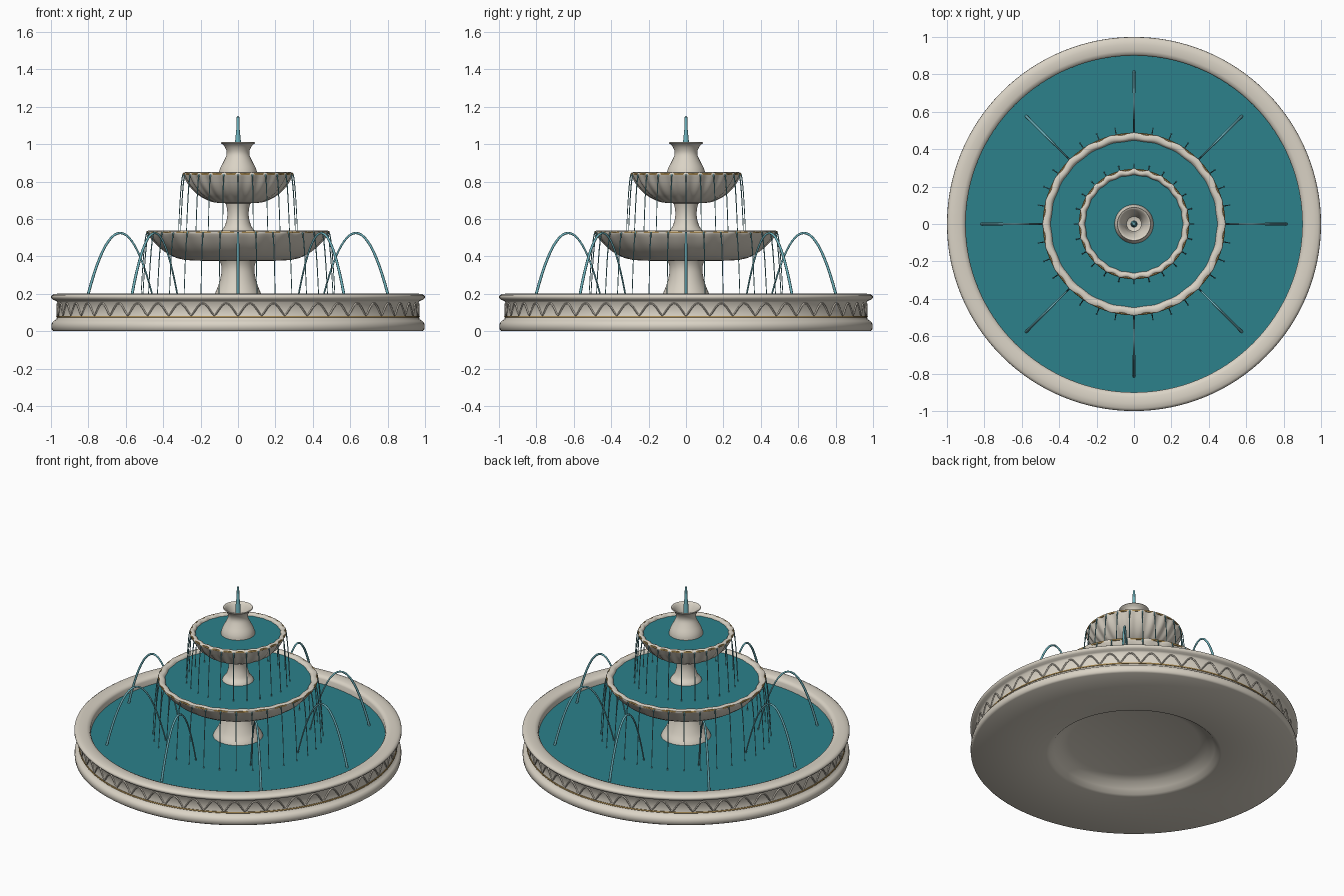
import bpy, bmesh, math
from mathutils import Vector

if "Cube" in bpy.data.objects:
    bpy.data.objects.remove(bpy.data.objects["Cube"])

TAU = math.tau


def mat(name, col):
    m = bpy.data.materials.new(name)
    m.diffuse_color = (*col, 1)
    m.use_nodes = True
    m.node_tree.nodes["Principled BSDF"].inputs["Base Color"].default_value = m.diffuse_color
    return m


STONE = mat("stone", (0.70, 0.65, 0.56))
WATER = mat("water", (0.025, 0.22, 0.26))
SPRAY = mat("spray", (0.16, 0.46, 0.52))
GOLD = mat("gold", (0.42, 0.27, 0.09))
CARVED = mat("carving", (0.62, 0.57, 0.49))


def smooth_path(pts, sub):
    """Catmull-Rom interpolation through the profile points."""
    if sub < 2:
        return [Vector(p) for p in pts]
    p = [Vector(pts[0])] + [Vector(q) for q in pts] + [Vector(pts[-1])]
    out = []
    for i in range(1, len(p) - 2):
        a, b, c, d = p[i - 1:i + 3]
        for k in range(sub):
            t = k / sub
            out.append(0.5 * (2 * b + (c - a) * t + (2 * a - 5 * b + 4 * c - d) * t * t
                              + (3 * b - a - 3 * c + d) * t ** 3))
    return out + [p[-1]]


def lathe(name, pts, material, segs=96, sub=1, lobes=0, angle=40):
    """Spin (radius, z, scallop depth) points round z."""
    prof = smooth_path([(*q, 0)[:3] for q in pts], sub)
    bm = bmesh.new()
    rings = []
    for r, z, depth in prof:
        if r < 1e-4:
            rings.append([bm.verts.new((0, 0, z))] * segs)
            continue
        ring = []
        for i in range(segs):
            a = TAU * i / segs
            rr = r - depth * (0.5 - 0.5 * math.cos(lobes * a))
            ring.append(bm.verts.new((rr * math.cos(a), rr * math.sin(a), z)))
        rings.append(ring)
    for lo, hi in zip(rings, rings[1:]):
        for i in range(segs):
            j = (i + 1) % segs
            vs = list(dict.fromkeys((lo[i], lo[j], hi[j], hi[i])))
            if len(vs) > 2:
                bm.faces.new(vs)
    bmesh.ops.recalc_face_normals(bm, faces=bm.faces)
    me = bpy.data.meshes.new(name)
    bm.to_mesh(me)
    bm.free()
    ob = bpy.data.objects.new(name, me)
    bpy.context.collection.objects.link(ob)
    me.materials.append(material)
    finish(ob, angle)
    return ob


def finish(ob, angle=40):
    bpy.ops.object.select_all(action='DESELECT')
    ob.select_set(True)
    bpy.context.view_layer.objects.active = ob
    if ob.type == 'CURVE':
        bpy.ops.object.convert(target='MESH')
    bpy.ops.object.shade_smooth_by_angle(angle=math.radians(angle))


def tubes(name, paths, radius, material, cyclic=False, res=1):
    """Round tubes; each path point is (x, y, z, thickness factor)."""
    cu = bpy.data.curves.new(name, 'CURVE')
    cu.dimensions = '3D'
    cu.bevel_depth = radius
    cu.bevel_resolution = res
    cu.use_fill_caps = not cyclic
    for path in paths:
        sp = cu.splines.new('POLY')
        sp.points.add(len(path) - 1)
        for p, (x, y, z, f) in zip(sp.points, path):
            p.co = (x, y, z, 1)
            p.radius = f
        sp.use_cyclic_u = cyclic
    cu.materials.append(material)
    ob = bpy.data.objects.new(name, cu)
    bpy.context.collection.objects.link(ob)
    finish(ob, 60)


def around(n, rz, offset=0):
    """Repeat a (radius, z, thickness) path n times round z."""
    return [[(r * math.cos(a), r * math.sin(a), z, f) for r, z, f in rz]
            for a in (TAU * (i + offset) / n for i in range(n))]


def ring(name, r, z, radius):
    path = [(r * math.cos(TAU * i / 128), r * math.sin(TAU * i / 128), z, 1) for i in range(128)]
    tubes(name, [path], radius, GOLD, cyclic=True)


def disc(name, r, z):
    lathe(name, [(0, z), (r, z)], WATER)


# Main basin: base moulding, recessed wall, rounded lip, floor, hollow underside
lathe("basin", [(0, 0.08), (0.40, 0.078), (0.45, 0.06), (0.49, 0.03), (0.515, 0.006),
                (0.535, 0), (0.985, 0), (0.996, 0.008), (0.998, 0.03), (0.995, 0.045),
                (0.985, 0.055), (0.972, 0.063), (0.967, 0.075), (0.965, 0.155),
                (0.975, 0.163), (0.99, 0.168), (1.0, 0.18), (0.998, 0.19), (0.985, 0.198),
                (0.96, 0.201), (0.925, 0.199), (0.907, 0.192), (0.90, 0.18),
                (0.90, 0.11), (0, 0.11)], STONE, segs=128, angle=60)
disc("basin_water", 0.902, 0.148)

# Carved wave and gilt band on the basin wall
N = 48 * 12
wave = [(0.966 * math.cos(TAU * i / N), 0.966 * math.sin(TAU * i / N),
         0.083 + 0.066 * abs(math.sin(TAU * i / 24)) ** 1.3, 1) for i in range(N)]
tubes("basin_wave", [wave], 0.005, CARVED, cyclic=True)
ring("basin_gilt_band", 0.968, 0.077, 0.005)

# Pedestal, column and top vase
lathe("pedestal", [(0.162, 0.11), (0.15, 0.155), (0.124, 0.20), (0.10, 0.26), (0.088, 0.32),
                   (0.092, 0.36), (0.11, 0.40)], STONE, segs=48, sub=4)
lathe("column", [(0.11, 0.43), (0.098, 0.52), (0.072, 0.56), (0.058, 0.61), (0.06, 0.66),
                 (0.075, 0.71)], STONE, segs=48, sub=4)
lathe("top_vase", [(0.104, 0.76), (0.104, 0.835), (0.096, 0.87), (0.078, 0.905), (0.062, 0.94),
                   (0.062, 0.965), (0.074, 0.99), (0.091, 1.006), (0.084, 1.01), (0.068, 0.99),
                   (0.05, 0.95), (0.04, 0.90), (0, 0.895)], STONE, segs=48, sub=3)

# Scalloped bowls
lathe("lower_bowl", [(0, 0.375), (0.18, 0.376), (0.29, 0.382), (0.36, 0.405, 0.001),
                     (0.425, 0.45, 0.003), (0.472, 0.501, 0.007), (0.49, 0.528, 0.01),
                     (0.482, 0.537, 0.01), (0.46, 0.537, 0.008), (0.446, 0.523, 0.004),
                     (0.41, 0.48), (0.28, 0.42), (0, 0.41)],
      STONE, segs=192, sub=2, lobes=24, angle=50)
lathe("upper_bowl", [(0, 0.683), (0.10, 0.685), (0.16, 0.698, 0.004), (0.22, 0.733, 0.008),
                     (0.265, 0.782, 0.01), (0.289, 0.824, 0.01), (0.297, 0.84, 0.01),
                     (0.289, 0.849, 0.01), (0.272, 0.848, 0.008), (0.262, 0.835, 0.004),
                     (0.24, 0.80), (0.15, 0.74), (0, 0.73)],
      STONE, segs=192, sub=2, lobes=24, angle=50)
disc("lower_bowl_water", 0.446, 0.523)
disc("upper_bowl_water", 0.262, 0.835)

# Gilt lines on the bowl rims, showing between the scallops
ring("lower_bowl_gilt", 0.482, 0.529, 0.006)
ring("upper_bowl_gilt", 0.289, 0.841, 0.006)


# Thin streams spilling from the bowls, ending in a small drop
def spill(r0, z0, r1, z1):
    pts = []
    for k in range(10):
        t = k / 9
        pts.append((r0 + (r1 - r0) * t, z0 + (z1 - z0) * t * t, 1.3 - 0.6 * t))
    return pts + [(r1, z1 - 0.004, 1.4)]


tubes("lower_streams", around(32, spill(0.484, 0.53, 0.52, 0.153)), 0.003, SPRAY)
tubes("upper_streams", around(24, spill(0.292, 0.84, 0.318, 0.528)), 0.003, SPRAY)

# Eight arching jets rising from the basin
arc = []
for k in range(25):
    d = 0.185 - 0.37 * k / 24
    arc.append((0.63 + d, 0.525 - 11.2 * d * d, 1.3 - 0.6 * k / 24))
tubes("arching_jets", around(8, arc), 0.006, SPRAY, res=2)

# Central jet
lathe("central_jet", [(0, 0.89), (0.018, 0.89), (0.015, 1.02), (0.009, 1.08), (0.007, 1.146),
                      (0, 1.15)], SPRAY, segs=16)
